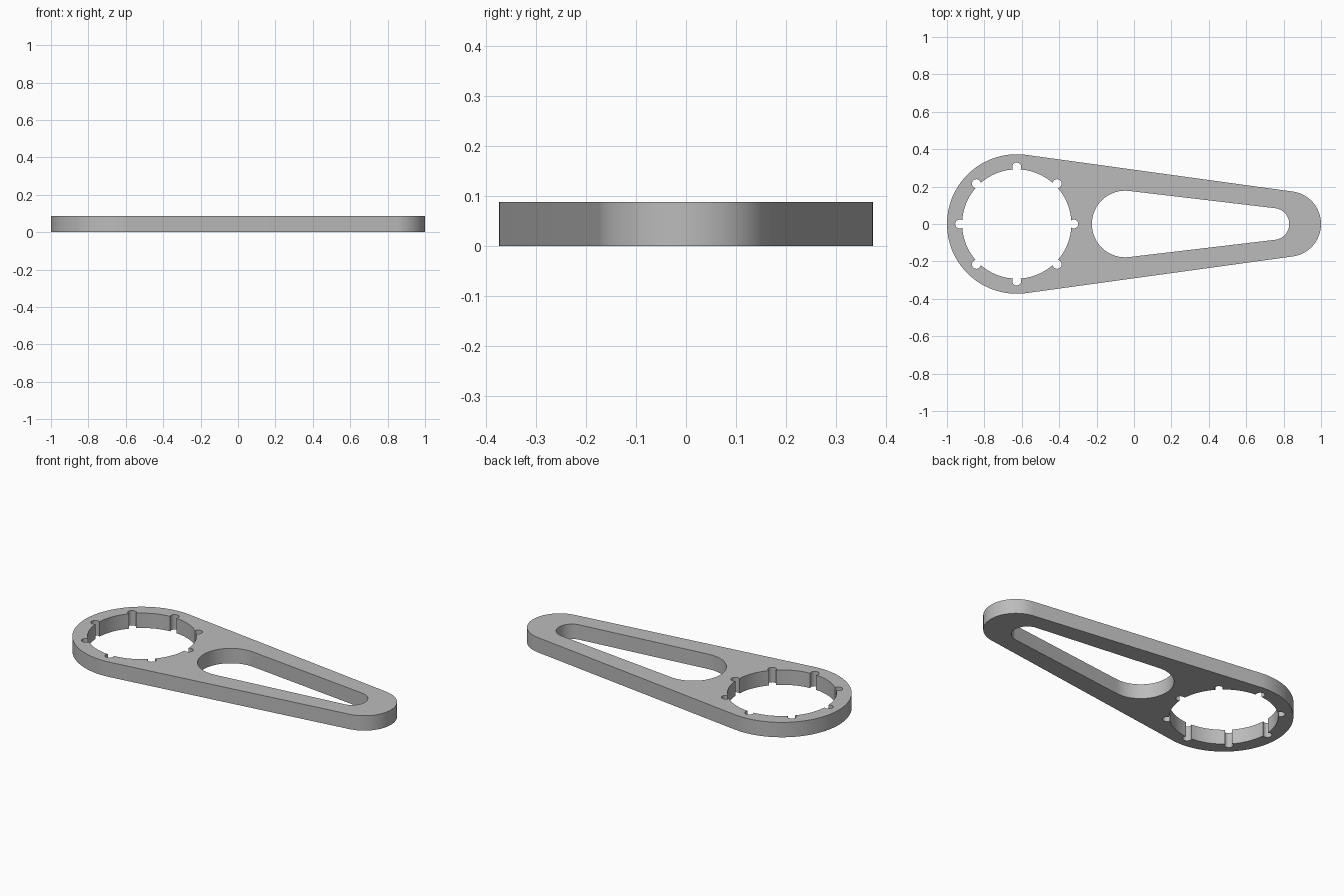
import bpy
import math

if "Cube" in bpy.data.objects:
    bpy.data.objects.remove(bpy.data.objects["Cube"])

HEIGHT = 0.088
RING_X = -0.627          # centre of the large ring end


def arc(cx, cy, r, a0, a1, n):
    """Points along an arc, both ends included."""
    return [(cx + r * math.cos(a0 + (a1 - a0) * i / n),
             cy + r * math.sin(a0 + (a1 - a0) * i / n)) for i in range(n + 1)]


def tapered_slot(x0, r0, x1, r1):
    """Outline of two circles joined by their outer tangents."""
    t = math.acos((r0 - r1) / (x1 - x0))
    return (arc(x1, 0, r1, -t, t, 40) +
            arc(x0, 0, r0, t, 2 * math.pi - t, 56))


def notched_circle(cx, r, notch_dist, notch_r, count):
    """Circle with small round notches spaced evenly around it."""
    half = math.acos((r * r + notch_dist ** 2 - notch_r ** 2) / (2 * r * notch_dist))
    swing = math.atan2(r * math.sin(half), r * math.cos(half) - notch_dist)
    step = 2 * math.pi / count
    pts = []
    for k in range(count):
        a = k * step
        pts += arc(cx + notch_dist * math.cos(a), notch_dist * math.sin(a),
                   notch_r, a - swing, a + swing, 16)
        pts += arc(cx, 0, r, a + half, a + step - half, 10)[1:-1]
    return pts


# Flat profile: outer body, notched socket opening, tapered handle opening
curve = bpy.data.curves.new("wrench_body", 'CURVE')
curve.dimensions = '2D'
curve.fill_mode = 'BOTH'
curve.extrude = HEIGHT / 2
for outline in (tapered_slot(RING_X, 0.373, 0.825, 0.175),
                notched_circle(RING_X, 0.292, 0.305, 0.024, 8),
                tapered_slot(-0.047, 0.178, 0.745, 0.085)):
    spline = curve.splines.new('POLY')
    spline.points.add(len(outline) - 1)
    for p, (x, y) in zip(spline.points, outline):
        p.co = (x, y, 0, 1)
    spline.use_cyclic_u = True

body = bpy.data.objects.new("wrench_body", curve)
bpy.context.collection.objects.link(body)
body.location.z = HEIGHT / 2
bpy.context.view_layer.objects.active = body
body.select_set(True)
bpy.ops.object.convert(target='MESH')
body = bpy.context.object

# Weld the caps to the walls and orient faces outward
bpy.ops.object.mode_set(mode='EDIT')
bpy.ops.mesh.select_all(action='SELECT')
bpy.ops.mesh.remove_doubles(threshold=0.0001)
bpy.ops.mesh.normals_make_consistent(inside=False)
bpy.ops.object.mode_set(mode='OBJECT')
bpy.ops.object.shade_smooth_by_angle(angle=math.radians(30))

# Plain grey
grey = bpy.data.materials.new("grey")
grey.diffuse_color = (0.5, 0.5, 0.5, 1)
grey.use_nodes = True
grey.node_tree.nodes["Principled BSDF"].inputs["Base Color"].default_value = grey.diffuse_color
body.data.materials.clear()
body.data.materials.append(grey)
